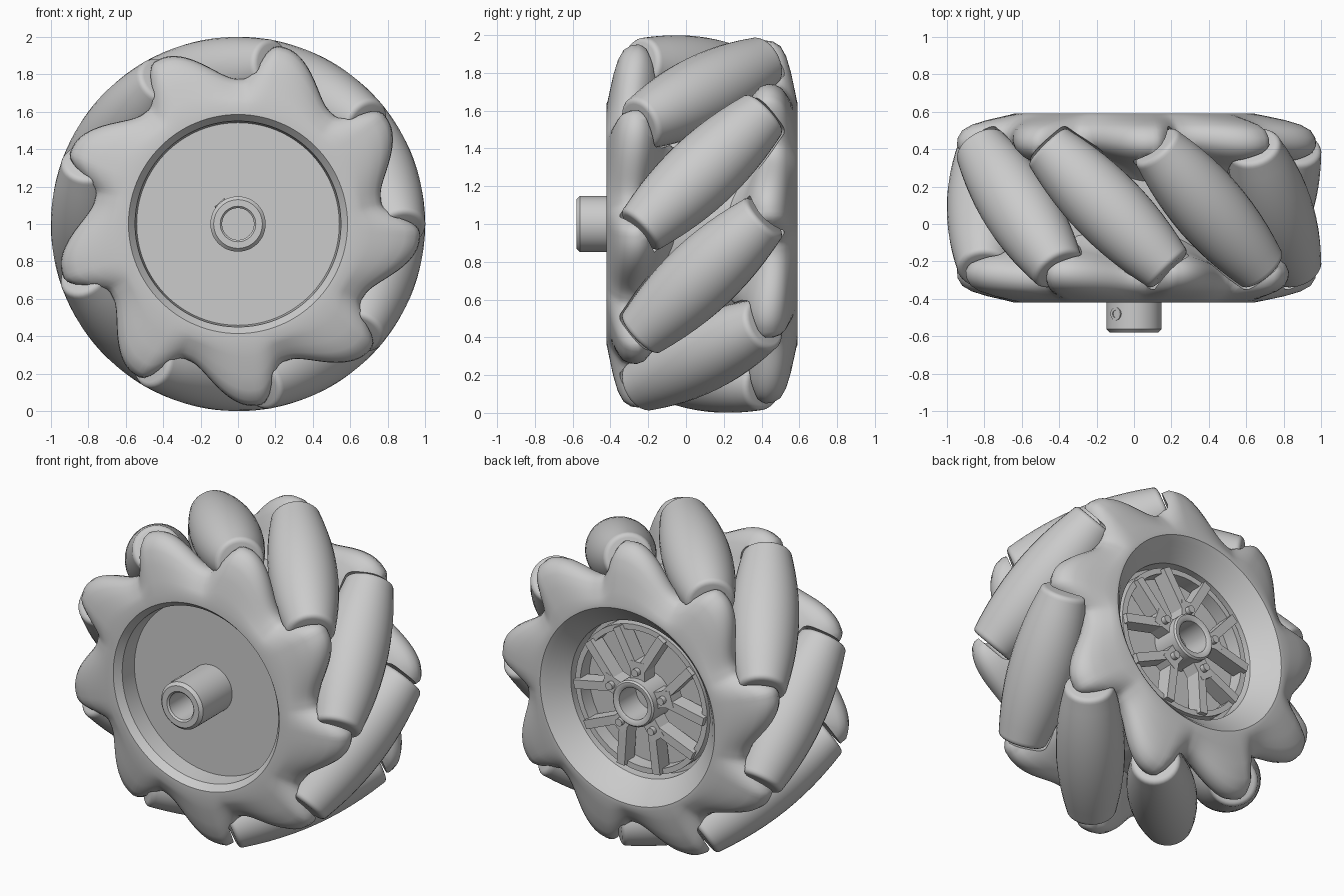
import bpy, bmesh, math
from mathutils import Matrix, Vector

if "Cube" in bpy.data.objects:
    bpy.data.objects.remove(bpy.data.objects["Cube"])

GREY = (0.6, 0.6, 0.6, 1)
mat = bpy.data.materials.new("plain_grey")
mat.use_nodes = True
mat.diffuse_color = GREY
mat.node_tree.nodes["Principled BSDF"].inputs["Base Color"].default_value = GREY

COUNT = 9
STEP = 360 / COUNT
MID = 0.085          # middle of the wheel along its axle
AXIS_R = 0.8         # distance of roller axes from the axle
HALF = 0.47          # half length of a roller
FACE_ON = Matrix.Rotation(math.pi / 2, 4, 'X')
TO_AXLE = Matrix.Translation((0, 0, 1)) @ FACE_ON


def shade(ob, angle=35):
    bpy.ops.object.select_all(action='DESELECT')
    ob.select_set(True)
    bpy.context.view_layer.objects.active = ob
    bpy.ops.object.shade_smooth_by_angle(angle=math.radians(angle))


def finish(name, bm):
    bmesh.ops.recalc_face_normals(bm, faces=bm.faces)
    mesh = bpy.data.meshes.new(name)
    bm.to_mesh(mesh)
    bm.free()
    mesh.materials.append(mat)
    ob = bpy.data.objects.new(name, mesh)
    bpy.context.collection.objects.link(ob)
    shade(ob)
    return ob


def skin(bm, rows, loop):
    """Quads between neighbouring rings; loop joins the last ring to the first."""
    n = len(rows[0])
    for i in range(len(rows) if loop else len(rows) - 1):
        a, b = rows[i], rows[(i + 1) % len(rows)]
        for j in range(n):
            k = (j + 1) % n
            bm.faces.new((a[j], a[k], b[k], b[j]))


def lathe(bm, profile, matrix, segs=48, loop=False):
    """Spin (radius, height) points about local z."""
    rows = []
    for r, h in profile:
        rows.append([bm.verts.new(matrix @ Vector((
            r * math.cos(math.tau * j / segs), r * math.sin(math.tau * j / segs), h)))
            for j in range(segs)])
    skin(bm, rows, loop)
    if not loop:
        bm.faces.new(rows[0])
        bm.faces.new(rows[-1])


def turned(name, profile, loop=False):
    """Lathe about the axle; profile is (radius, y)."""
    bm = bmesh.new()
    lathe(bm, [(r, -y) for r, y in profile], TO_AXLE, loop=loop)
    return finish(name, bm)


def roller_matrix(k):
    a = math.radians(STEP * (k + 0.5))
    radial = Vector((math.cos(a), 0, math.sin(a)))
    along = Vector((-math.sin(a), 1, math.cos(a))).normalized()
    m = Matrix((radial, along.cross(radial), along)).transposed().to_4x4()
    return Matrix.Translation(radial * AXIS_R + Vector((0, MID, 1))) @ m


def roller_profile(grow=0, extra=0):
    def radius(t):
        return 0.2 - 0.92 * (math.hypot(AXIS_R, t * math.sqrt(0.5)) - AXIS_R) + grow
    half, bevel = HALF + extra, 0.03
    pts = []
    for i in range(13):
        t = (half - bevel) * (i / 6 - 1)
        pts.append((radius(t), t))
    end = radius(half - bevel) - bevel
    for i in range(1, 5):
        a = math.pi / 8 * i
        pts.append((end + bevel * math.cos(a), half - bevel + bevel * math.sin(a)))
        pts.insert(0, (end + bevel * math.cos(a), -half + bevel - bevel * math.sin(a)))
    return pts


# Barrel rollers
cutter_bm = bmesh.new()
for k in range(COUNT):
    bm = bmesh.new()
    lathe(bm, roller_profile(), roller_matrix(k), 32)
    finish(f"roller_{k + 1}", bm)
    lathe(cutter_bm, roller_profile(0.008, 0.015), roller_matrix(k), 32)
cutter = finish("roller_clearance", cutter_bm)


# Lobed shell: each side has nine lopsided lobes that cup the roller ends
def lobe(deg):
    """0 in the valleys, 1 on the tips."""
    u = (deg + 32) % STEP
    s = max(0, (u - 2) / 25) if u < 27 else min(1, (STEP - u) / 11)
    return s * s * (3 - 2 * s)


DOME = [(0.42, 0), (0.405, 0.22), (0.385, 0.5), (0.36, 0.75), (0.33, 0.91), (0.29, 0.985),
        (0.25, 1), (0.21, 0.94), (0.17, 0.75), (0.14, 0.45), (0.11, 0.2), (0.06, 0)]
SEGS = 270
BASE, RIM = 0.64, 0.36
bm = bmesh.new()
rows = []


def shell_ring(point):
    ring = []
    for j in range(SEGS):
        a = math.tau * j / SEGS
        r, y = point(math.degrees(a))
        ring.append(bm.verts.new((r * math.cos(a), y, 1 + r * math.sin(a))))
    rows.append(ring)


def dome_point(deg, y, w):
    """Lobes are deep along the axle at their tips and thin in the valleys."""
    s = lobe(deg)
    depth = y if y >= RIM else RIM - (RIM - y) * (0.68 + 0.32 * s)
    return BASE + (0.775 + 0.2 * s - BASE) * w, depth


def back_point(deg, y, w):
    r, depth = dome_point(-deg, y, w)
    return r, 2 * MID + depth


def front_point(deg, y, w):
    r, depth = dome_point(deg, y, w)
    return r, -depth


for y, w in DOME:
    shell_ring(lambda d: front_point(d, y, w))
for y, w in reversed(DOME):
    shell_ring(lambda d: back_point(d, y, w))
for well in [(0.615, 0.59), (0.585, 0.565), (0.49, 0.46), (0.49, -0.25), (0.54, -0.26),
             (0.55, -0.38), (0.585, -0.42)]:
    shell_ring(lambda d: well)
skin(bm, rows, True)
shell = finish("lobed_shell", bm)
cut = shell.modifiers.new("roller_pockets", 'BOOLEAN')
cut.operation, cut.solver, cut.object = 'DIFFERENCE', 'EXACT', cutter
bpy.context.view_layer.objects.active = shell
bpy.ops.object.modifier_apply(modifier=cut.name)
bpy.data.objects.remove(cutter)
shade(shell)

# Front plate, back floor and shaft
turned("front_plate", [(0.545, -0.27), (0.545, -0.23)])
turned("back_floor", [(0.495, 0.32), (0.495, 0.36)])
turned("shaft", [(0.085, -0.27), (0.085, -0.57), (0.095, -0.58), (0.13, -0.58),
                 (0.148, -0.562), (0.148, -0.27)], loop=True)

# Set screw on the shaft
bm = bmesh.new()
aim = Vector((-0.65, 0, 0.75)).normalized()
place = Matrix.Translation(Vector((0, -0.48, 1)) + aim * 0.14) @ aim.to_track_quat('Z', 'Y').to_matrix().to_4x4()
lathe(bm, [(0.02, 0), (0.02, 0.012), (0.035, 0.012), (0.035, 0)], place, 20, True)
finish("set_screw", bm)

# Spoked back hub
turned("spoke_rim", [(0.43, 0.36), (0.43, 0.45), (0.465, 0.45), (0.465, 0.36)], loop=True)
turned("hub_collar", [(0.1, 0.36), (0.1, 0.53), (0.115, 0.54), (0.135, 0.54),
                      (0.145, 0.53), (0.145, 0.36)], loop=True)


def polar(r, deg, y):
    a = math.radians(deg)
    return Vector((r * math.cos(a), y, 1 + r * math.sin(a)))


def bar(bm, p, q, width, depth):
    along, axle = (q - p).normalized(), Vector((0, 1, 0))
    m = Matrix((along, axle, along.cross(axle))).transposed().to_4x4()
    size = Matrix.Diagonal(((q - p).length, depth, width, 1))
    bmesh.ops.create_cube(bm, size=1, matrix=Matrix.Translation((p + q) / 2) @ m @ size)


for k in range(5):
    mid_deg = 90 + 72 * k
    bm = bmesh.new()
    bar(bm, polar(0.12, mid_deg, 0.44), polar(0.25, mid_deg, 0.44), 0.1, 0.1)
    for side in (-1, 1):
        bar(bm, polar(0.2, mid_deg + 6 * side, 0.44), polar(0.455, mid_deg + 20 * side, 0.43), 0.055, 0.1)
    finish(f"spoke_{k + 1}", bm)
    bm = bmesh.new()
    lathe(bm, [(0.024, -0.52), (0.024, -0.48)], Matrix.Translation(polar(0.19, mid_deg, 0)) @ FACE_ON, 12)
    finish(f"hub_bolt_{k + 1}", bm)
